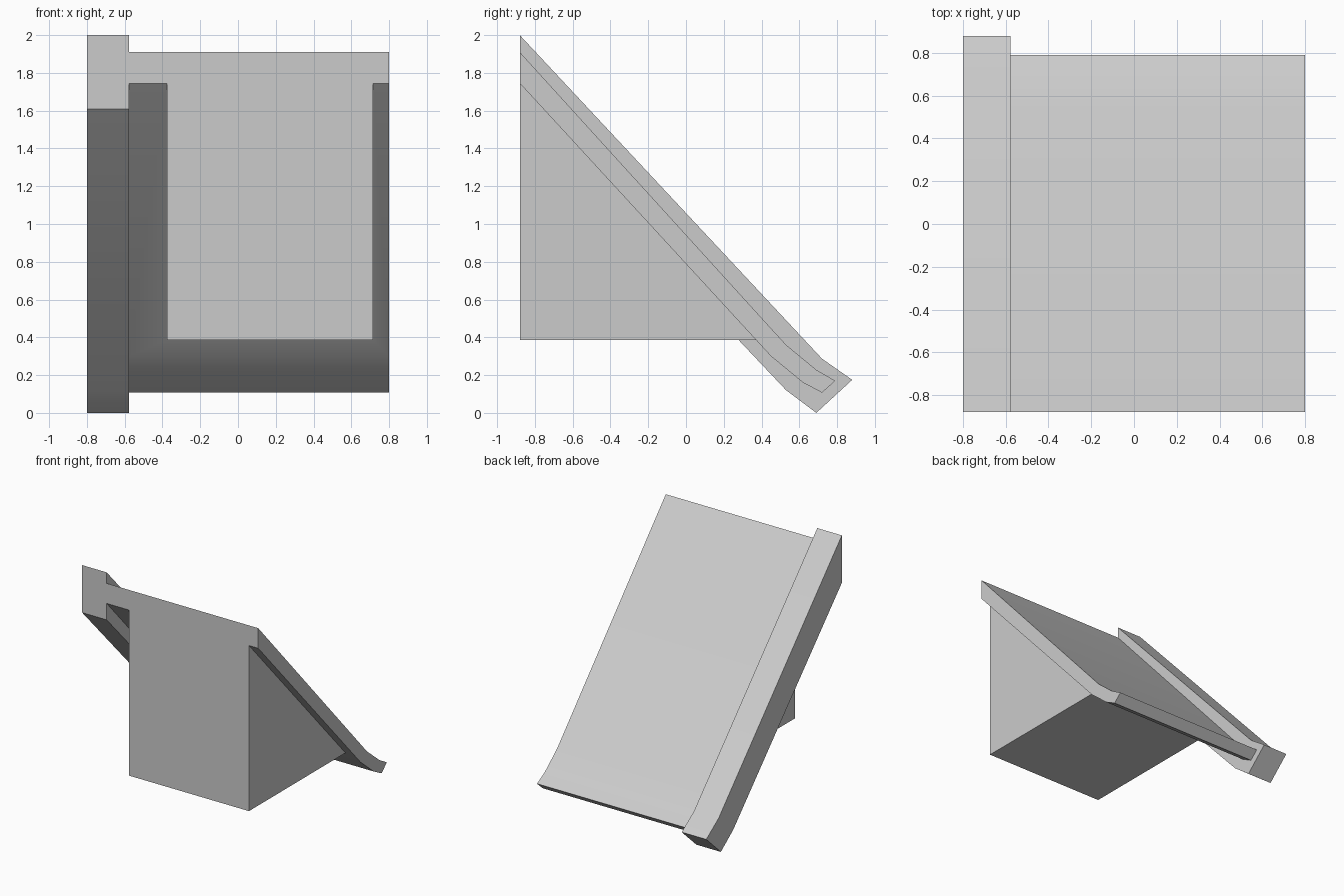
import bpy, bmesh, math

if "Cube" in bpy.data.objects:
    bpy.data.objects.remove(bpy.data.objects["Cube"])

FRONT = -0.88


def extrude_profile(name, profile, x0, x1):
    """Prism along x from a (y, z) profile."""
    bm = bmesh.new()
    face = bm.faces.new([bm.verts.new((x0, y, z)) for y, z in profile])
    ext = bmesh.ops.extrude_face_region(bm, geom=[face])
    moved = [g for g in ext["geom"] if isinstance(g, bmesh.types.BMVert)]
    bmesh.ops.translate(bm, verts=moved, vec=(x1 - x0, 0, 0))
    bmesh.ops.recalc_face_normals(bm, faces=bm.faces)
    mesh = bpy.data.meshes.new(name)
    bm.to_mesh(mesh)
    bm.free()
    obj = bpy.data.objects.new(name, mesh)
    bpy.context.collection.objects.link(obj)
    return obj


def weld(target, other):
    """Merge another solid into the target and remove it."""
    mod = target.modifiers.new("union", 'BOOLEAN')
    mod.operation = 'UNION'
    mod.solver = 'EXACT'
    mod.object = other
    bpy.context.view_layer.objects.active = target
    bpy.ops.object.modifier_apply(modifier=mod.name)
    bpy.data.objects.remove(other)


# Sloping roof slab with flared eave, running into the gable trim
roof = extrude_profile("dormer_roof", [
    (FRONT, 1.91), (0.53, 0.36), (0.69, 0.228), (0.79, 0.17),
    (0.72, 0.107), (0.62, 0.16), (0.45, 0.30), (FRONT, 1.745)], -0.70, 0.80)

# Thick gable trim along one edge
trim = extrude_profile("gable_trim", [
    (FRONT, 2.0), (0.72, 0.287), (0.88, 0.175),
    (0.69, 0.0), (0.53, 0.12), (FRONT, 1.61)], -0.80, -0.577)

# Triangular wall block below, its top buried inside the slab
wall = extrude_profile("wall_block", [
    (FRONT, 0.385), (0.41, 0.385), (FRONT, 1.80)], -0.376, 0.716)

weld(roof, trim)
weld(roof, wall)

# Clean coplanar faces, then soften only the flare
bm = bmesh.new()
bm.from_mesh(roof.data)
bmesh.ops.remove_doubles(bm, verts=bm.verts, dist=1e-4)
bmesh.ops.dissolve_limit(bm, angle_limit=math.radians(0.5),
                         verts=bm.verts, edges=bm.edges)
bm.to_mesh(roof.data)
bm.free()
bpy.ops.object.select_all(action='DESELECT')
roof.select_set(True)
bpy.context.view_layer.objects.active = roof
bpy.ops.object.shade_smooth_by_angle(angle=math.radians(30))
